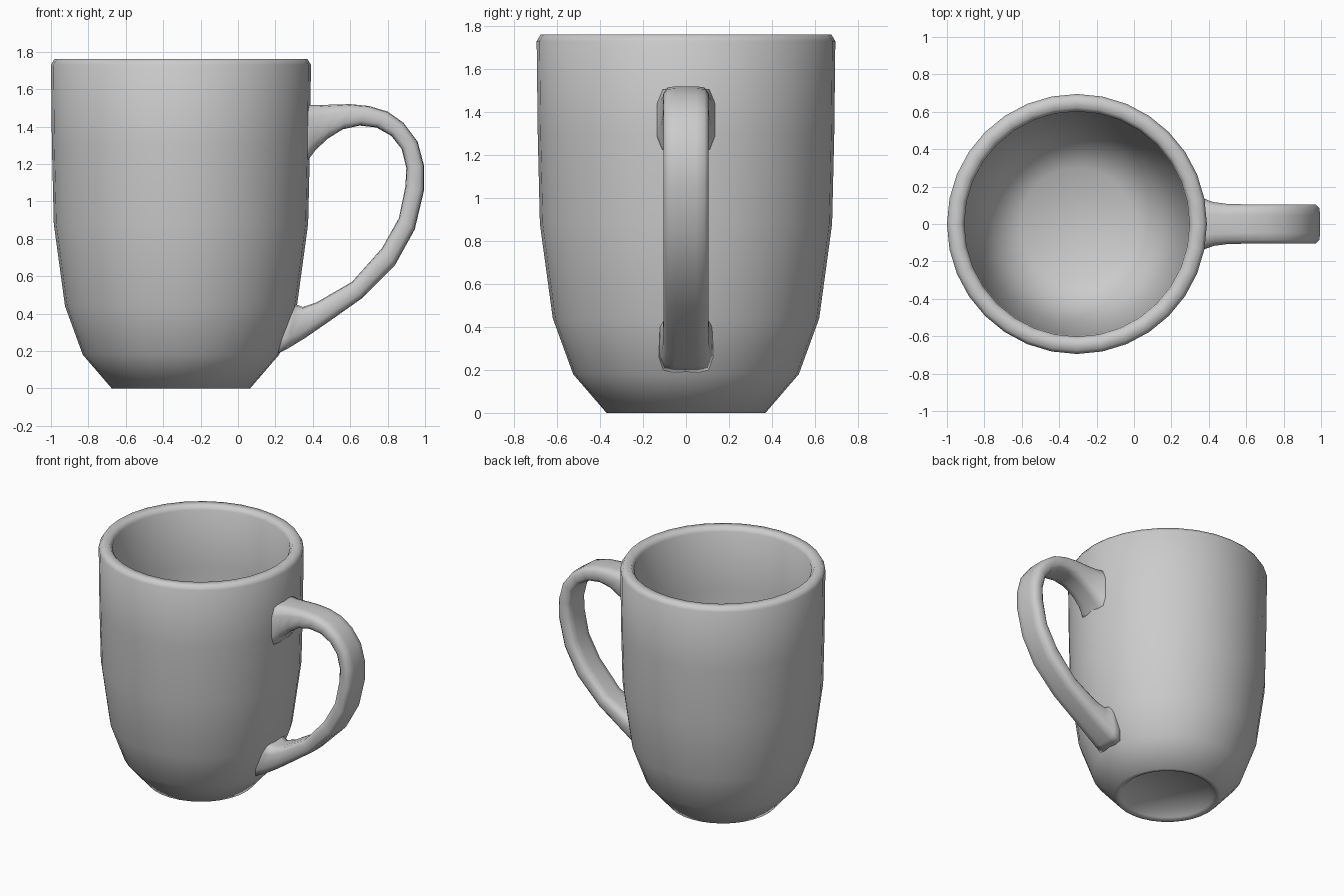
import bpy
import bmesh
from math import cos, sin, pi

SIDES = 32
AXIS_X = -0.305


def make_object(name, bm):
    bmesh.ops.remove_doubles(bm, verts=bm.verts, dist=0.0001)
    bmesh.ops.recalc_face_normals(bm, faces=bm.faces)
    for f in bm.faces:
        f.smooth = True
    mesh = bpy.data.meshes.new(name)
    bm.to_mesh(mesh)
    bm.free()
    obj = bpy.data.objects.new(name, mesh)
    bpy.context.collection.objects.link(obj)
    return obj


def bridge(bm, a, b):
    n = len(a)
    for i in range(n):
        j = (i + 1) % n
        bm.faces.new((a[i], a[j], b[j], b[i]))


# Cup: one closed (radius, height) profile, from recessed base to inner floor
profile = [(0.29, 0.05), (0.325, 0.01), (0.345, 0.0), (0.37, 0.0),
           (0.525, 0.18), (0.62, 0.44), (0.68, 0.88), (0.69, 1.3),
           (0.695, 1.73), (0.677, 1.76), (0.622, 1.76), (0.602, 1.73),
           (0.597, 1.3), (0.585, 0.88), (0.53, 0.46), (0.44, 0.24),
           (0.30, 0.14)]
bm = bmesh.new()
rings = [[bm.verts.new((AXIS_X + r * cos(2 * pi * i / SIDES),
                        r * sin(2 * pi * i / SIDES), z))
          for i in range(SIDES)] for r, z in profile]
for a, b in zip(rings, rings[1:]):
    bridge(bm, a, b)
bm.faces.new(rings[0])
bm.faces.new(rings[-1])
make_object("cup", bm)

# Handle: stations of outer x, z, inner x, z and half width, flared at the cup
stations = [(0.34, 1.51, 0.34, 1.16, 0.145),
            (0.38, 1.515, 0.385, 1.235, 0.132),
            (0.43, 1.515, 0.415, 1.275, 0.117),
            (0.50, 1.517, 0.48, 1.335, 0.108),
            (0.60, 1.52, 0.56, 1.385, 0.105),
            (0.70, 1.51, 0.65, 1.405, 0.105),
            (0.80, 1.48, 0.74, 1.395, 0.105),
            (0.885, 1.42, 0.82, 1.35, 0.105),
            (0.96, 1.32, 0.875, 1.28, 0.105),
            (0.995, 1.19, 0.90, 1.18, 0.105),
            (0.995, 1.06, 0.895, 1.08, 0.105),
            (0.945, 0.85, 0.86, 0.91, 0.105),
            (0.84, 0.66, 0.77, 0.75, 0.105),
            (0.66, 0.48, 0.61, 0.57, 0.105),
            (0.49, 0.36, 0.42, 0.46, 0.105),
            (0.36, 0.27, 0.345, 0.435, 0.108),
            (0.27, 0.215, 0.31, 0.45, 0.118),
            (0.20, 0.18, 0.27, 0.49, 0.13)]
# Rounded strap section: (fraction from outer to inner, fraction of half width)
half = [(0, 0.45), (0.04, 0.82), (0.25, 1), (0.75, 1), (0.96, 0.82), (1, 0.45)]
section = half + [(t, -w) for t, w in reversed(half)]
bm = bmesh.new()
loops = [[bm.verts.new((ox + (ix - ox) * t, hw * w, oz + (iz - oz) * t))
          for t, w in section] for ox, oz, ix, iz, hw in stations]
for a, b in zip(loops, loops[1:]):
    bridge(bm, a, b)
bm.faces.new(loops[0])
bm.faces.new(loops[-1])
make_object("handle", bm)
